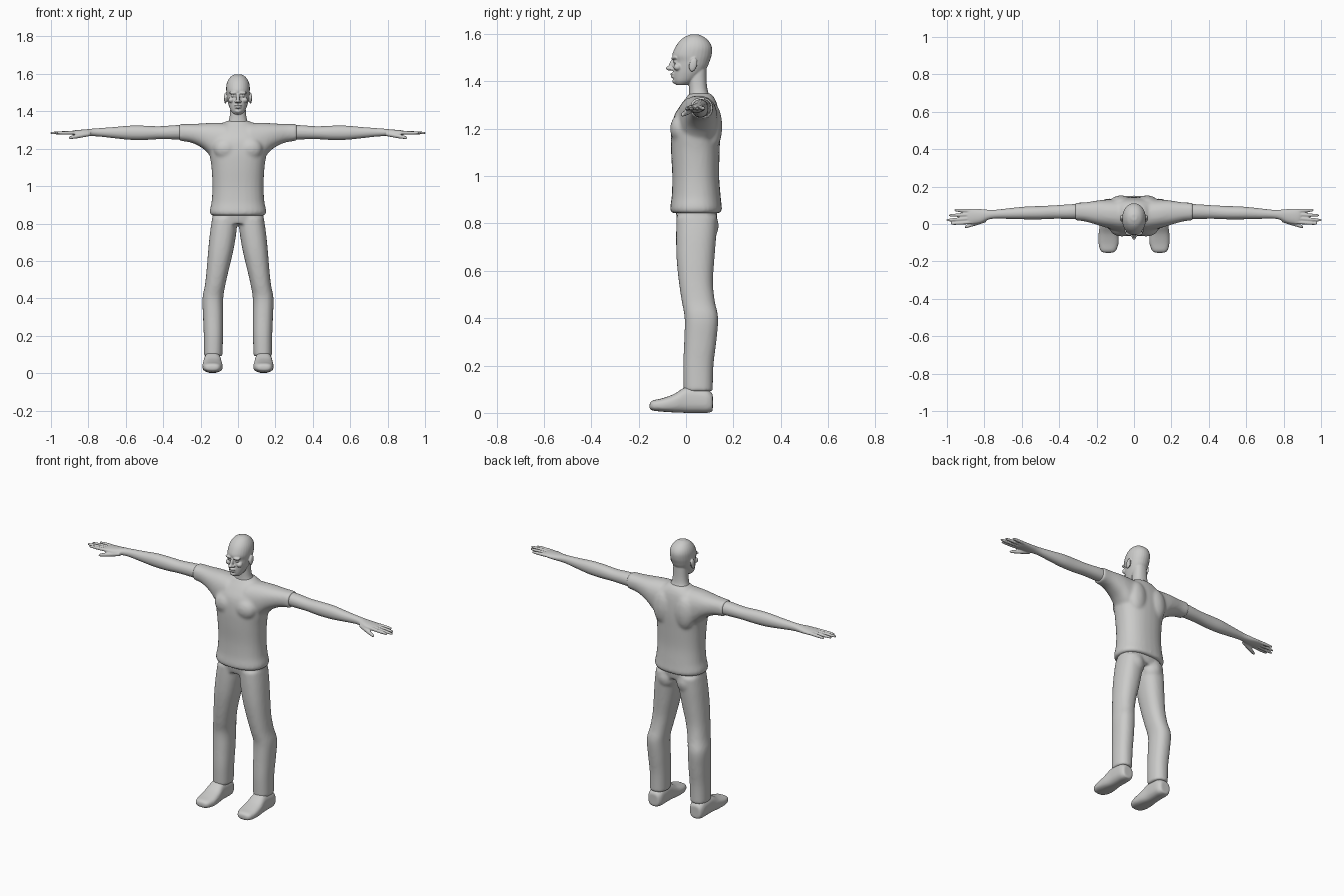
import bpy, bmesh, math
from mathutils import Vector, Matrix

cube = bpy.data.objects.get("Cube")
if cube:
    bpy.data.objects.remove(cube, do_unlink=True)

CM = 0.01  # all sizes below are in hundredths of a unit
grey = bpy.data.materials.new("plain_grey")
grey.use_nodes = True
grey.diffuse_color = (0.6, 0.6, 0.59, 1)
grey.node_tree.nodes["Principled BSDF"].inputs["Base Color"].default_value = grey.diffuse_color
BOTH, ONE = (1, -1), (1,)


def spline(rings, steps):
    """Catmull-Rom interpolation between measured rings."""
    out = []
    for i in range(len(rings) - 1):
        p0, p1, p2, p3 = (Vector(rings[min(max(i + k, 0), len(rings) - 1)])
                          for k in (-1, 0, 1, 2))
        for s in range(steps):
            t = s / steps
            out.append(p1 + (p2 - p0) * t / 2 + (p0 * 2 - p1 * 5 + p2 * 4 - p3) * t * t / 2
                       + (p1 * 3 - p0 - p2 * 3 + p3) * t ** 3 / 2)
    return out + [Vector(rings[-1])]


def loft(bm, axis, rings, sides=ONE, power=2.3, steps=4, segs=28):
    """Closed tube; each ring is (position, low, high, low, high) on the other axes."""
    others = [a for a in range(3) if a != axis]
    for side in sides:
        loops = []
        for pos, a0, a1, b0, b1 in spline(rings, steps):
            loop = []
            for s in range(segs):
                ang = math.tau * s / segs
                c, d = (math.copysign(abs(v) ** (2 / power), v)
                        for v in (math.cos(ang), math.sin(ang)))
                p = Vector()
                p[axis] = pos
                p[others[0]] = (a0 + a1) / 2 + c * (a1 - a0) / 2
                p[others[1]] = (b0 + b1) / 2 + d * (b1 - b0) / 2
                p.x *= side
                loop.append(bm.verts.new(p * CM))
            loops.append(loop)
        for la, lb in zip(loops, loops[1:]):
            for s in range(segs):
                n = (s + 1) % segs
                bm.faces.new((la[s], la[n], lb[n], lb[s]))
        bm.faces.new(loops[0])
        bm.faces.new(loops[-1])


def ball(bm, centre, radii, sides=BOTH, tilt=0):
    """Ellipsoid, tilted about the x axis."""
    for side in sides:
        c = Vector((centre[0] * side, centre[1], centre[2])) * CM
        m = Matrix.Translation(c) @ Matrix.Rotation(tilt, 4, "X")
        m = m @ Matrix.Diagonal(Vector(radii) * CM).to_4x4()
        bmesh.ops.create_icosphere(bm, subdivisions=3, radius=1, matrix=m)


def finger(bm, base, tip, r):
    """Tapered finger running along x."""
    rings = []
    for t, k in ((0, 1), (0.5, 1), (0.9, 0.75), (1, 0.4)):
        x, y, z = Vector(base).lerp(Vector(tip), t)
        rings.append((x, y - r * k, y + r * k, z - r * k, z + r * k))
    loft(bm, 0, rings, BOTH, 2, 3, 12)


def finish(bm, name, voxel, smooth):
    """Fuse the overlapping volumes into one smooth skin."""
    bmesh.ops.recalc_face_normals(bm, faces=bm.faces)
    mesh = bpy.data.meshes.new(name)
    bm.to_mesh(mesh)
    bm.free()
    mesh.materials.append(grey)
    for f in mesh.polygons:
        f.use_smooth = True
    obj = bpy.data.objects.new(name, mesh)
    bpy.context.collection.objects.link(obj)
    rem = obj.modifiers.new("fuse", "REMESH")
    rem.mode = "VOXEL"
    rem.voxel_size = voxel * CM
    rem.use_smooth_shade = True
    sm = obj.modifiers.new("soften", "SMOOTH")
    sm.factor = 0.5
    sm.iterations = smooth


def mirrored(z, half, y0, y1):
    return (z, -half, half, y0, y1)


# Shirt: body, draped sleeves, shoulder blades and chest
bm = bmesh.new()
loft(bm, 2, [mirrored(*r) for r in (
    (84.3, 14.4, -6.2, 14.6), (86, 15.2, -6.7, 15.2), (88, 14.9, -6.5, 15),
    (92, 14.1, -6, 14.6), (100, 13.7, -5.8, 14), (110, 14.2, -6.3, 14.2),
    (118, 15.4, -6.3, 14.4), (125, 16, -5.2, 14), (130, 13.5, -2.3, 13.2),
    (133, 8.7, 0, 12), (135, 6, 1.5, 10.3))])
loft(bm, 0, [
    (6, -4, 13.5, 112, 133.8), (13, -2.5, 13.2, 114.5, 133.9), (18, -1, 12.8, 119.5, 133.6),
    (23, 0.5, 12, 122.5, 133.3), (27, 1.5, 11.5, 123.7, 133.2), (31.5, 1.9, 11.4, 124.2, 133.2)],
    BOTH)
ball(bm, (7, 11.3, 121), (6, 4, 10))
ball(bm, (6.5, -2.5, 120), (6.5, 4.2, 6))
finish(bm, "shirt", 0.8, 8)

# Trousers: legs, hips and seat
bm = bmesh.new()
loft(bm, 2, [
    (9, 8.3, 18.2, -1, 11.3), (20, 8, 18.3, -1.2, 11.6), (30, 7.9, 18.7, -0.8, 12.8),
    (40, 7.9, 19, -0.6, 13.6), (47, 6.8, 17.7, -1.8, 12.2), (55, 5, 16.8, -3, 11.4),
    (65, 2.6, 16, -4, 12), (75, 0.9, 15, -4.2, 12.8), (83, 0.3, 13.8, -4, 13.2)], BOTH)
loft(bm, 2, [mirrored(*r) for r in (
    (80, 12.5, -3.5, 12.6), (84, 13.6, -4.2, 13.2), (88, 13.4, -4.4, 13.2))])
ball(bm, (6.5, 8, 79), (6, 5.8, 7))
finish(bm, "trousers", 0.8, 6)

# Shoes: flat sole, low toe, high ankle
bm = bmesh.new()
loft(bm, 1, [
    (-15.4, 11.5, 16, 1.8, 4), (-14.2, 9.6, 18, 1, 5.2), (-10, 8.2, 19, 0.5, 6.2),
    (-5, 8.4, 18.9, 0.2, 8), (0, 9, 18.3, 0, 11), (5, 9, 18.2, 0, 10.8),
    (9, 9.2, 18, 0, 10), (11.3, 10.5, 17, 0.6, 8)], BOTH, 2.7)
finish(bm, "shoes", 0.6, 4)

# Arms: upper arm, forearm, palm, fingers and thumb
bm = bmesh.new()
loft(bm, 0, [
    (25, 3, 10.8, 125, 132.5), (33, 2.7, 10.6, 125, 132.6), (42, 2.8, 10, 125.1, 132),
    (50, 2.5, 9.6, 124.7, 132.3), (58, 2.5, 9.3, 124.8, 132.3), (66, 2.7, 8.5, 125.6, 131.6),
    (74, 2.9, 7.6, 126.5, 131), (78, 2.3, 7.6, 126.7, 130.7), (82, 0.6, 8, 126.8, 130.3),
    (87, 0, 8.1, 127.2, 129.9), (89, 0.8, 7.4, 127.6, 129.5)], BOTH, 2.1)
for base_y, tip_x, tip_y in ((1, 98, 0.2), (3.1, 100.4, 2), (5.1, 99, 4.6), (7, 96, 7.4)):
    finger(bm, (86, base_y, 128.6), (tip_x, tip_y, 128.4), 0.95)
finger(bm, (79, 2.2, 128), (90.5, -1.6, 125.8), 1.2)
finish(bm, "arms", 0.4, 3)

# Head: neck, skull and jaw
bm = bmesh.new()
loft(bm, 2, [mirrored(*r) for r in (
    (130, 7, 1, 11), (133.5, 5.7, 1.2, 10.2), (136, 4.7, 1.3, 9.2),
    (140, 4.2, 1.2, 8.7), (147, 4, 1, 8.6))])
loft(bm, 2, [mirrored(*r) for r in (
    (138.4, 2.2, -4.2, 0.5), (140, 3.7, -5.2, 3.5), (143, 4.9, -5.5, 7),
    (146, 5.6, -5.3, 9), (148.5, 6, -5.1, 10), (151, 6.3, -5.8, 10.8), (154, 6.2, -4.7, 11),
    (156.5, 5.4, -3.1, 10), (158.6, 3.8, -0.8, 7.8), (159.8, 1.6, 2, 5.2))], ONE, 2.1)
# Face: brow, eyes, nose, cheeks, lips, chin and ears
ball(bm, (2.4, -4.8, 149.8), (2.3, 1.4, 0.8))
ball(bm, (2.4, -4.3, 148.3), (1.3, 1.1, 0.8))
ball(bm, (0, -6, 147.2), (0.9, 1.1, 2.8), ONE, -0.4)
ball(bm, (0, -7, 145.5), (1.1, 1.5, 1), ONE)
ball(bm, (1.1, -5.9, 145.2), (0.8, 1, 0.7))
ball(bm, (3.6, -3.6, 146), (1.6, 1.7, 1.5))
ball(bm, (0, -5.2, 143.1), (2.1, 1.5, 0.55), ONE)
ball(bm, (0, -5.1, 142), (1.9, 1.5, 0.6), ONE)
ball(bm, (0, -4.4, 140.1), (1.8, 1.4, 1.2), ONE)
ball(bm, (6.7, 3, 147), (0.8, 1.7, 3), BOTH, -0.25)
finish(bm, "head", 0.35, 3)
